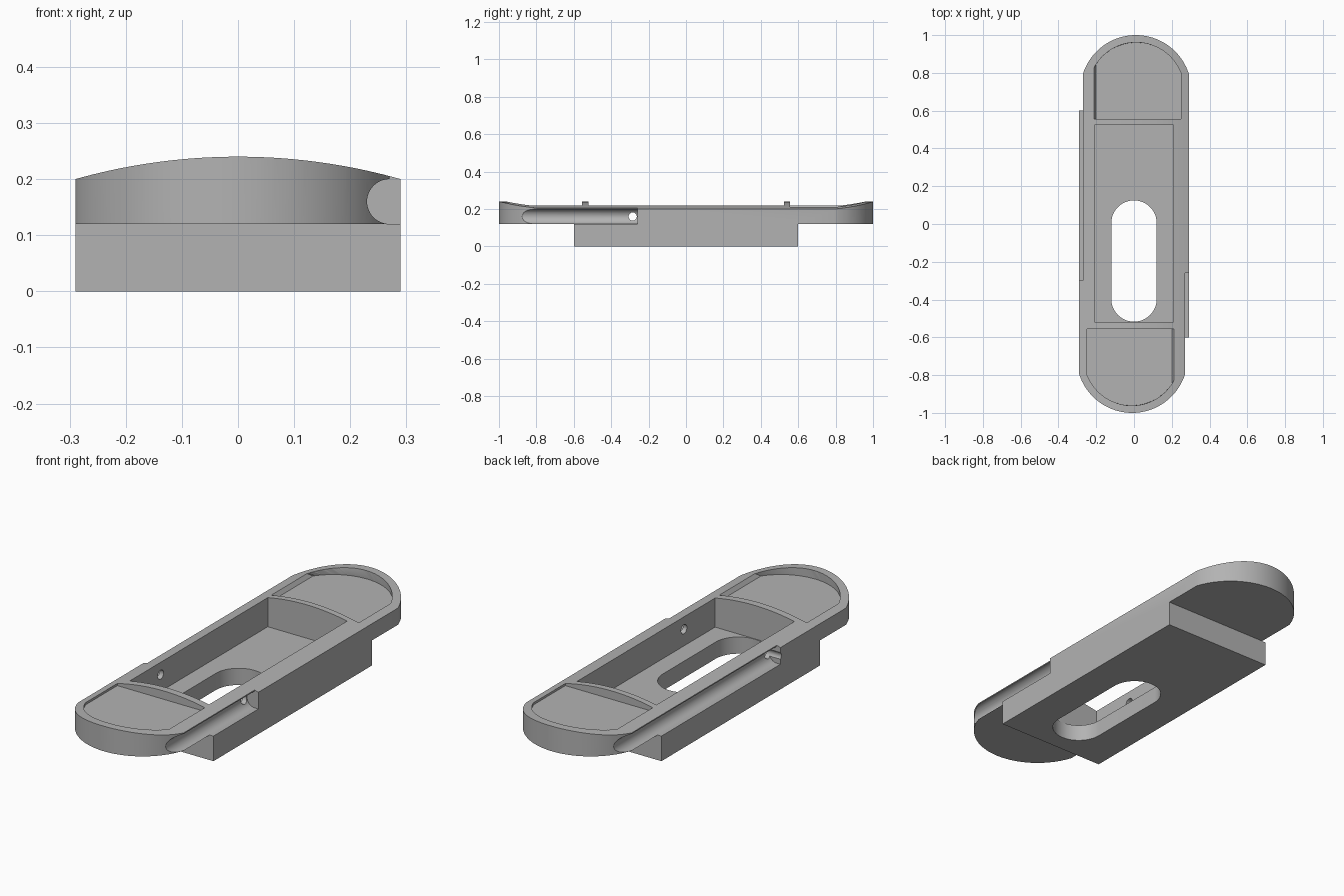
import bpy, bmesh, math
from math import sin, cos, acos, pi

cube = bpy.data.objects.get("Cube")
if cube:
    bpy.data.objects.remove(cube, do_unlink=True)

grey = bpy.data.materials.new("plain grey")
grey.use_nodes = True
colour = (0.45, 0.45, 0.45, 1)
grey.diffuse_color = colour
grey.node_tree.nodes["Principled BSDF"].inputs["Base Color"].default_value = colour


def loft(name, start, end):
    """Solid between two matching loops of 3D points."""
    bm = bmesh.new()
    a = [bm.verts.new(p) for p in start]
    b = [bm.verts.new(p) for p in end]
    bm.faces.new(a)
    bm.faces.new(b)
    n = len(a)
    for i in range(n):
        j = (i + 1) % n
        bm.faces.new((a[i], a[j], b[j], b[i]))
    bmesh.ops.recalc_face_normals(bm, faces=bm.faces)
    mesh = bpy.data.meshes.new(name)
    bm.to_mesh(mesh)
    bm.free()
    mesh.materials.append(grey)
    ob = bpy.data.objects.new(name, mesh)
    bpy.context.collection.objects.link(ob)
    return ob


def prism(name, loop, z0, z1, top=None):
    return loft(name, [(x, y, z0) for x, y in loop], [(x, y, z1) for x, y in top or loop])


def box(name, x, y, z0, z1):
    return prism(name, [(x[0], y[0]), (x[1], y[0]), (x[1], y[1]), (x[0], y[1])], z0, z1)


def arc(cx, cy, r, a0, a1, n=40):
    return [(cx + r * cos(a0 + (a1 - a0) * i / n), cy + r * sin(a0 + (a1 - a0) * i / n))
            for i in range(n + 1)]


def combine(target, tool, operation):
    mod = target.modifiers.new(operation, "BOOLEAN")
    mod.operation, mod.object, mod.solver = operation, tool, "EXACT"
    bpy.context.view_layer.objects.active = target
    bpy.ops.object.modifier_apply(modifier=mod.name)
    bpy.data.objects.remove(tool, do_unlink=True)


def turn(points):
    return [(-x, -y) for x, y in points]


END_X, END_Y, END_R = -0.01, -0.706, 0.294


def end_arc(r, left, right):
    """Front end curve, clipped between two x limits."""
    return arc(END_X, END_Y, r, -acos((left - END_X) / r), -acos((right - END_X) / r))


# Plate with rounded ends and a gently domed top
half = end_arc(END_R, -0.29, 0.27)
outline = half + [(0.27, -0.26), (0.29, -0.26)] + turn(half) + [(-0.27, -0.3), (-0.29, -0.3)]
plate = prism("tray_body", outline, 0.12, 0.4)
crown_r = 1.071
lean = math.asin(0.31 / crown_r)
crown = arc(0, 0.24 - crown_r, crown_r, pi / 2 - lean, pi / 2 + lean, 48)
crown += [(-0.31, 0.05), (0.31, 0.05)]
combine(plate, loft("dome", [(x, -1.2, z) for x, z in crown], [(x, 1.2, z) for x, z in crown]),
        "INTERSECT")

# Round-backed side channels, open toward the ends
for side, stop in ((1, -0.26), (-1, -0.3 * -1)):
    groove = arc(0.27, 0.16, 0.04, pi / 2, 3 * pi / 2, 24) + [(0.4, 0.12), (0.4, 0.2)]
    combine(plate, loft("channel", [(side * x, side * -1.2, z) for x, z in groove],
                        [(side * x, side * stop, z) for x, z in groove]), "DIFFERENCE")

# Shallow end recesses with one sloping side wall
for flip in (False, True):
    loops = []
    for limit in (0.2, 0.235):
        loop = end_arc(0.256, -0.25, limit) + [(limit, -0.555), (-0.25, -0.555)]
        loops.append(turn(loop) if flip else loop)
    combine(plate, prism("recess", loops[0], 0.2, 0.25, loops[1]), "DIFFERENCE")

# Lower block
combine(plate, box("block", (-0.29, 0.29), (-0.6, 0.6), 0, 0.12), "UNION")

# Deep middle compartment and rounded floor slot
combine(plate, box("compartment", (-0.21, 0.21), (-0.52, 0.525), 0.08, 0.4), "DIFFERENCE")
slot = arc(0, 0.005, 0.12, 0, pi, 32) + arc(0, -0.397, 0.12, pi, 2 * pi, 32)
combine(plate, prism("slot", slot, -0.1, 0.16), "DIFFERENCE")

# Cross hole through both side walls
ring = arc(-0.285, 0.16, 0.022, 0, 2 * pi, 24)[:-1]
combine(plate, loft("cross_hole", [(-0.4, y, z) for y, z in ring], [(0.4, y, z) for y, z in ring]),
        "DIFFERENCE")

bpy.ops.object.select_all(action="DESELECT")
plate.select_set(True)
bpy.context.view_layer.objects.active = plate
bpy.ops.object.shade_smooth_by_angle(angle=math.radians(25))
